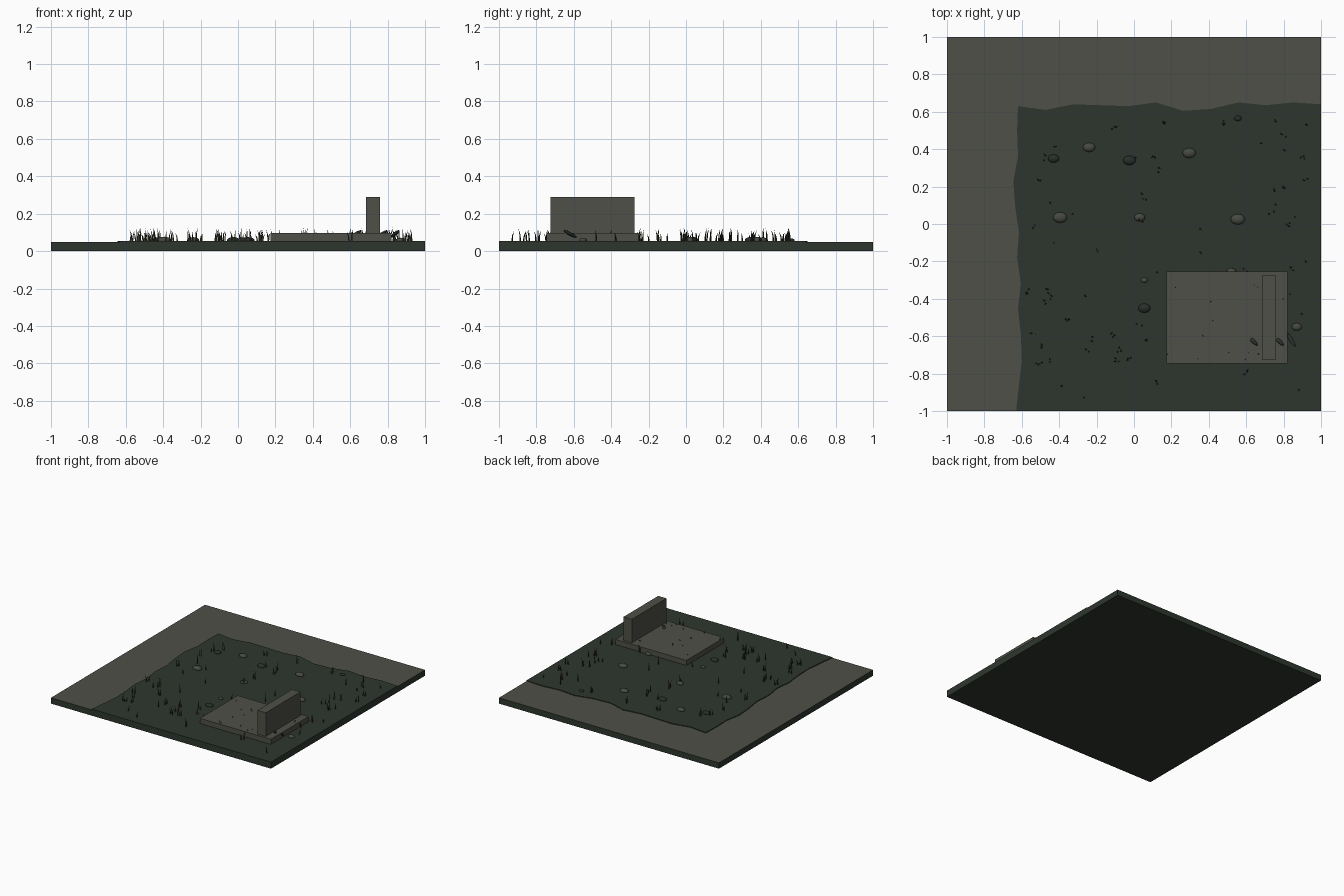
import bpy, bmesh, math, random
from mathutils import Matrix, Vector, Euler

if "Cube" in bpy.data.objects:
    bpy.data.objects.remove(bpy.data.objects["Cube"])

random.seed(7)

def mat(name, c):
    m = bpy.data.materials.new(name)
    m.diffuse_color = (*c, 1)
    m.use_nodes = True
    m.node_tree.nodes["Principled BSDF"].inputs["Base Color"].default_value = m.diffuse_color
    return m

STONE = mat("grey stone", (0.076, 0.079, 0.063))
GRASS = mat("dark grass", (0.027, 0.037, 0.027))
PEBBLE = mat("grey pebble", (0.062, 0.068, 0.055))
MOSS = mat("mossy dark", (0.022, 0.028, 0.023))
OLIVE = mat("olive blade", (0.055, 0.055, 0.022))

def finish(bm, name, *mats):
    me = bpy.data.meshes.new(name)
    bm.normal_update()
    bm.to_mesh(me)
    bm.free()
    ob = bpy.data.objects.new(name, me)
    bpy.context.collection.objects.link(ob)
    for m in mats:
        me.materials.append(m)
    return ob

def box(name, lo, hi, *mats):
    bm = bmesh.new()
    lo, hi = Vector(lo), Vector(hi)
    bmesh.ops.create_cube(bm, size=1, matrix=Matrix.Translation((lo + hi) / 2)
                          @ Matrix.Diagonal((*(hi - lo), 1)))
    return finish(bm, name, *mats)

def ellipsoid(name, loc, radii, rot, m):
    bm = bmesh.new()
    bmesh.ops.create_uvsphere(bm, u_segments=12, v_segments=8, radius=1,
                              matrix=Matrix.LocRotScale(Vector(loc), Euler(rot), Vector(radii)))
    for f in bm.faces:
        f.smooth = True
    return finish(bm, name, m)

# base block: earth-green sides, grey paving on the top face
base = box("base", (-1, -1, 0), (1, 1, 0.048), GRASS, STONE)
for p in base.data.polygons:
    if p.normal.z > 0.5:
        p.material_index = 1

# lawn with a wavy edge towards the path
left = [-.63, -.615, -.60, -.605, -.62, -.605, -.625, -.615, -.635, -.645, -.62, -.625]
back = [.63, .61, .64, .635, .63, .65, .605, .615, .65, .635, .65, .64]
edge = [(x, -1 + 1.5 * i / 11) for i, x in enumerate(left)]
edge += [(-.62 + 1.62 * i / 11, y) for i, y in enumerate(back)]
bm = bmesh.new()
face = bm.faces.new([bm.verts.new((x, y, 0.048)) for x, y in reversed(edge + [(1, -1)])])
face.normal_update()
if face.normal.z < 0:
    face.normal_flip()
r = bmesh.ops.extrude_face_region(bm, geom=[face])
bmesh.ops.translate(bm, vec=(0, 0, 0.006), verts=[v for v in r["geom"] if isinstance(v, bmesh.types.BMVert)])
bmesh.ops.recalc_face_normals(bm, faces=bm.faces[:])
finish(bm, "lawn", GRASS)

# grave slab and headstone
box("grave_slab", (.175, -.745, .045), (.82, -.255, .096), STONE)
box("headstone", (.685, -.725, .09), (.76, -.275, .29), STONE)

# pebbles: x, y, radius, mossy
pebbles = [(-.43, .35, .03, 1), (-.24, .41, .033, 0), (-.025, .34, .034, 1), (.295, .38, .036, 0),
           (.555, .565, .02, 1), (-.395, .035, .038, 0), (.03, .035, .029, 0), (.555, .025, .038, 0),
           (.055, -.30, .019, 0), (.055, -.45, .033, 1), (.52, -.255, .026, 0), (.87, -.55, .027, 0)]
for i, (x, y, s, mossy) in enumerate(pebbles):
    ellipsoid(f"pebble_{i}", (x, y, .058), (s, s * .75, s * .5), (0, 0, 0), MOSS if mossy else PEBBLE)

# four slim tilted leaves behind and beside the headstone
for x, yaw in ((.63, -.75), (.70, -.8), (.77, -.8), (.84, -1.0)):
    ellipsoid(f"leaf_{x}", (x, -.62, .092), (.046, .011, .009), (0, -.42, yaw), MOSS)

# grass tufts made of slim upright three-sided blades, bent at mid height
def blade(bm, x, y, z, h, lean):
    rings = []
    for t, w in ((0, .005), (.55, .0035)):
        c = Vector((x, y, z + h * t)) + lean * t * t
        rings.append([bm.verts.new(c + Vector((math.cos(a), math.sin(a), 0)) * w)
                      for a in (0, math.tau / 3, 2 * math.tau / 3)])
    tip = bm.verts.new(Vector((x, y, z + h)) + lean)
    k = random.randrange(2)
    for i in range(3):
        j = (i + 1) % 3
        bm.faces.new((rings[0][i], rings[0][j], rings[1][j], rings[1][i])).material_index = k
        bm.faces.new((rings[1][i], rings[1][j], tip)).material_index = k

bm = bmesh.new()
for n in range(75):
    cx, cy = random.uniform(-.57, .93), random.uniform(-.95, .56)
    for b in range(random.randint(1, 3)):
        lean = Vector((random.uniform(-.014, .014), random.uniform(-.014, .014), 0))
        blade(bm, cx + random.uniform(-.015, .015), cy + random.uniform(-.015, .015),
              .052, random.uniform(.04, .075), lean)
finish(bm, "grass_blades", GRASS, OLIVE)
